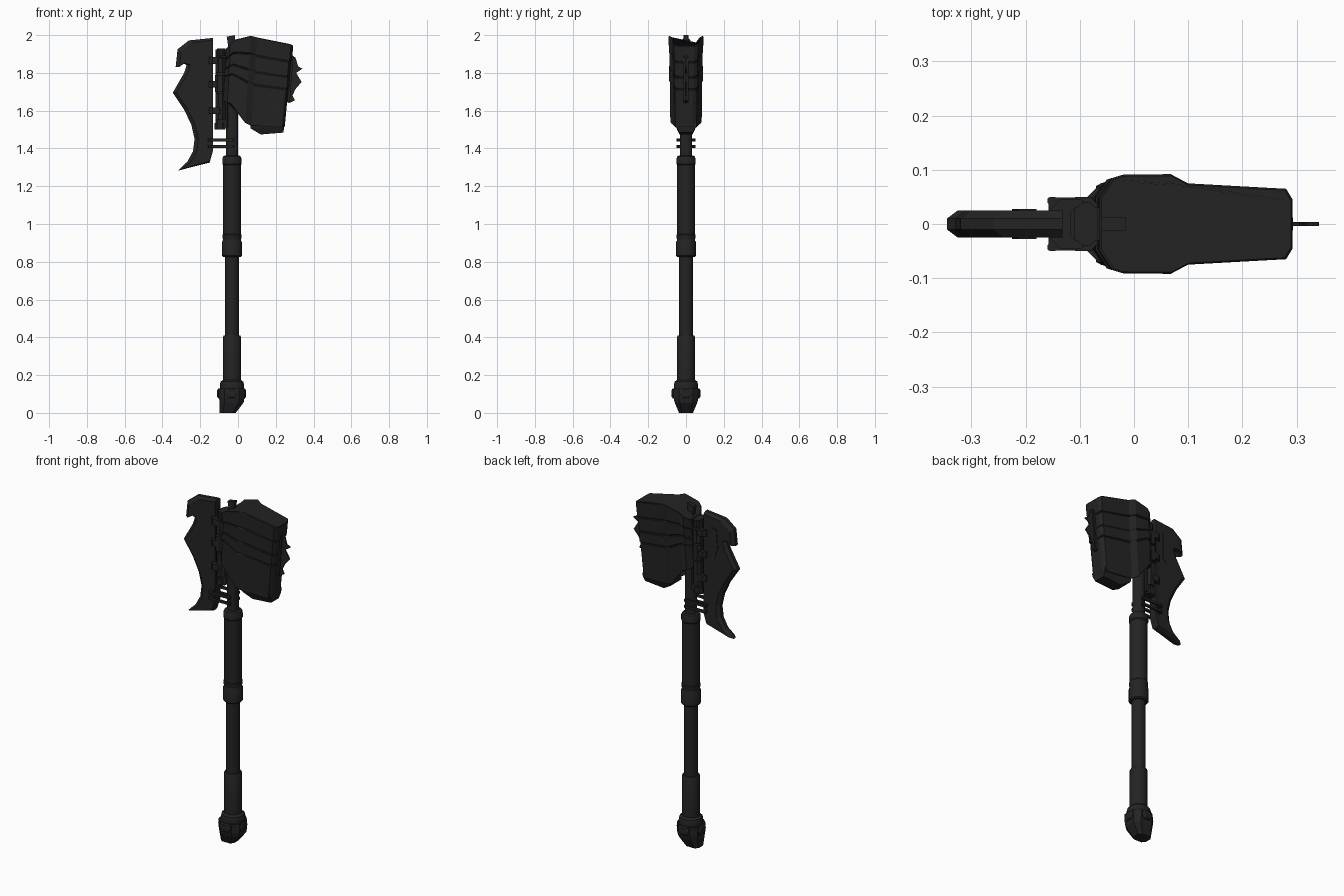
import bpy, bmesh, math

metal = bpy.data.materials.new("dark gunmetal")
metal.diffuse_color = (0.017, 0.017, 0.017, 1)
AXIS = -0.032          # x position of the shaft


def finish(name, bm, smooth=False):
    bmesh.ops.recalc_face_normals(bm, faces=bm.faces)
    me = bpy.data.meshes.new(name)
    bm.to_mesh(me)
    bm.free()
    ob = bpy.data.objects.new(name, me)
    bpy.context.collection.objects.link(ob)
    me.materials.append(metal)
    if smooth:
        bpy.ops.object.select_all(action='DESELECT')
        ob.select_set(True)
        bpy.context.view_layer.objects.active = ob
        bpy.ops.object.shade_smooth_by_angle(angle=math.radians(30))
    return ob


def loft(name, rings, smooth=False):
    """Skin a list of equal-length closed rings and cap both ends."""
    bm = bmesh.new()
    vs = [[bm.verts.new(p) for p in r] for r in rings]
    n = len(rings[0])
    for a, b in zip(vs, vs[1:]):
        for i in range(n):
            j = (i + 1) % n
            bm.faces.new((a[i], a[j], b[j], b[i]))
    bm.faces.new(vs[0])
    bm.faces.new(vs[-1])
    return finish(name, bm, smooth)


def turned(name, profile, sides=20, cx=AXIS):
    """Revolved part from (radius, z) pairs."""
    ang = [2 * math.pi * (i + 0.5) / sides for i in range(sides)]
    return loft(name, [[(cx + r * math.cos(a), r * math.sin(a), z) for a in ang]
                       for r, z in profile], True)


def plate(name, pts, half):
    """Flat xz outline extruded to +-half in y."""
    return loft(name, [[(x, y, z) for x, z in pts] for y in (-half, half)])


def block(name, x0, x1, hy, z0, z1, c=0.01):
    """Upright block with chamfered vertical corners."""
    sec = [(x0 + c, -hy), (x1 - c, -hy), (x1, -hy + c), (x1, hy - c),
           (x1 - c, hy), (x0 + c, hy), (x0, hy - c), (x0, -hy + c)]
    return loft(name, [[(x, y, z) for x, y in sec] for z in (z0, z1)])


# Shaft, grips and collars
turned("shaft", [(0.037, 0.15), (0.037, 1.36)])
turned("neck", [(0.033, 1.34), (0.033, 1.9)], 12)
turned("lower_grip", [(0.04, 0.16), (0.048, 0.17), (0.048, 0.402), (0.044, 0.41)])
turned("middle_collar", [(0.046, 0.825), (0.053, 0.832), (0.053, 0.905), (0.049, 0.912),
                         (0.049, 0.922), (0.051, 0.928), (0.051, 0.943), (0.046, 0.95)])
turned("upper_grip", [(0.048, 0.94), (0.048, 1.31), (0.045, 1.315), (0.045, 1.32)])
turned("top_collar", [(0.045, 1.308), (0.052, 1.318), (0.052, 1.345), (0.046, 1.358), (0.038, 1.362)])

# Pommel with a slanted foot, a ring and four studs
turned("pommel_ring", [(0.05, 0.175), (0.062, 0.165), (0.066, 0.15), (0.066, 0.125), (0.058, 0.118)], 12)


def foot_ring(x0, x1, hy, z):
    c = hy * 0.45
    return [(x0 + c, -hy, z), (x1 - c, -hy, z), (x1, -hy + c, z), (x1, hy - c, z),
            (x1 - c, hy, z), (x0 + c, hy, z), (x0, hy - c, z), (x0, -hy + c, z)]


loft("pommel_foot", [foot_ring(-0.097, -0.012, 0.037, 0), foot_ring(-0.098, 0.03, 0.06, 0.055),
                     foot_ring(-0.1, 0.034, 0.066, 0.08), foot_ring(-0.1, 0.034, 0.066, 0.13)])
for k in range(4):
    dx, dy = [(1, 0), (0, 1), (-1, 0), (0, -1)][k]
    hexa = [(0.036, 0), (0.022, 0.026), (-0.022, 0.026), (-0.036, 0), (-0.022, -0.026), (0.022, -0.026)]
    loft("pommel_stud", [[(AXIS - 0.002 + dx * d - dy * u * s, dy * d + dx * u * s, 0.103 + v * s)
                          for u, v in hexa] for d, s in ((0.05, 1), (0.07, 1), (0.076, 0.7))])

# Hammer head: columns of (x, half depth, top z, bottom z)
COLS = [(-0.083, 0.05, 1.93, 1.65), (-0.06, 0.085, 1.955, 1.64), (-0.04, 0.091, 1.975, 1.637),
        (0.068, 0.092, 1.996, 1.535), (0.1, 0.075, 1.988, 1.52),
        (0.281, 0.065, 1.952, 1.51), (0.293, 0.045, 1.945, 1.512)]


def head_ring(t, inset):
    """Closed ring round the head at fraction t from top to bottom."""
    row = []
    for i, (x, h, top, bot) in enumerate(COLS):
        z = top + (bot - top) * t
        x -= 0.043 * t if i > 4 else (0.03 * t if i > 2 else -0.02 * (1 - t) * (i < 3))
        x += inset if i < 2 else (-inset if i > 4 else 0)
        row.append((x, h - inset - 0.006 * t, z))
    return [(x, -h, z) for x, h, z in row] + [(x, h, z) for x, h, z in reversed(row)]


loft("head_core", [head_ring(t, 0.006) for t in (0.02, 0.5, 0.98)])
TIERS = [(0, 0.2, 0.0), (0.207, 0.385, 0.003), (0.392, 0.53, 0.0), (0.537, 1, 0.003)]
for a, b, ins in TIERS:
    loft("head_tier", [head_ring(a, ins + 0.003), head_ring(a + 0.01, ins),
                       head_ring(b - 0.01, ins), head_ring(b, ins + 0.003)])

# Lower jaw below the head, crest on top
loft("head_jaw", [[(x, s * y, z) for s, pts in ((-1, P), (1, P[::-1])) for x, y, z in pts]
                  for P in ([(0.065, 0.058, 1.55), (0.243, 0.058, 1.54)],
                            [(0.065, 0.05, 1.507), (0.245, 0.05, 1.515)],
                            [(0.12, 0.035, 1.474), (0.24, 0.035, 1.484)])])
plate("head_crest", [(-0.06, 1.992), (-0.015, 2.0), (-0.02, 1.95), (-0.05, 1.93)], 0.012)

# Spiked fin on the striking face
plate("striking_fin", [(0.26, 1.9), (0.285, 1.895), (0.305, 1.88), (0.318, 1.835), (0.341, 1.822),
                       (0.308, 1.80), (0.337, 1.752), (0.305, 1.715), (0.288, 1.68),
                       (0.301, 1.655), (0.27, 1.64), (0.25, 1.65)], 0.004)
plate("fin_base", [(0.26, 1.9), (0.293, 1.885), (0.275, 1.65), (0.24, 1.64)], 0.012)

# Axe blade with a ground outer edge
EDGE = [(-0.132, 1.985), (-0.26, 1.972), (-0.32, 1.925), (-0.33, 1.832), (-0.3, 1.853),
        (-0.272, 1.842), (-0.285, 1.80), (-0.345, 1.695), (-0.285, 1.605), (-0.247, 1.525),
        (-0.23, 1.45), (-0.238, 1.385), (-0.268, 1.33), (-0.317, 1.283), (-0.15, 1.325), (-0.132, 1.39)]
FACE = [(x + 0.02 if x < -0.2 else x, z - 0.012 if z > 1.9 else z + (0.008 if z < 1.33 else 0))
        for x, z in EDGE]
loft("axe_blade", [[(x, y, z) for x, z in P] for P, y in
                   ((FACE, -0.025), (EDGE, -0.01), (EDGE, 0.01), (FACE, 0.025))])
plate("blade_inlay", [(-0.18, 1.91), (-0.215, 1.9), (-0.225, 1.80), (-0.205, 1.73), (-0.18, 1.75)], 0.028)

# Mount between blade and head
block("mount_core", -0.118, -0.05, 0.03, 1.51, 1.925, 0.008)
for z0, z1, x0, hy in ((1.50, 1.535, -0.125, 0.036), (1.55, 1.69, -0.118, 0.044),
                       (1.70, 1.79, -0.122, 0.05), (1.80, 1.88, -0.118, 0.05), (1.89, 1.93, -0.11, 0.04)):
    block("mount_segment", x0, -0.067, hy, z0, z1, 0.014)
for z in (1.60, 1.74, 1.865):
    block("blade_bracket", -0.153, -0.08, 0.046, z - 0.018, z + 0.018, 0.018)

# Slim tie rods from blade to neck
for z in (1.41, 1.445):
    for s in (-1, 1):
        block("tie_rod", -0.16, -0.02, 0.006, z - 0.007, z + 0.007, 0.003).location.y = s * 0.043
    for x in (-0.15, -0.032):
        block("rod_clamp", x - 0.008, x + 0.008, 0.05, z - 0.008, z + 0.008, 0.003)
